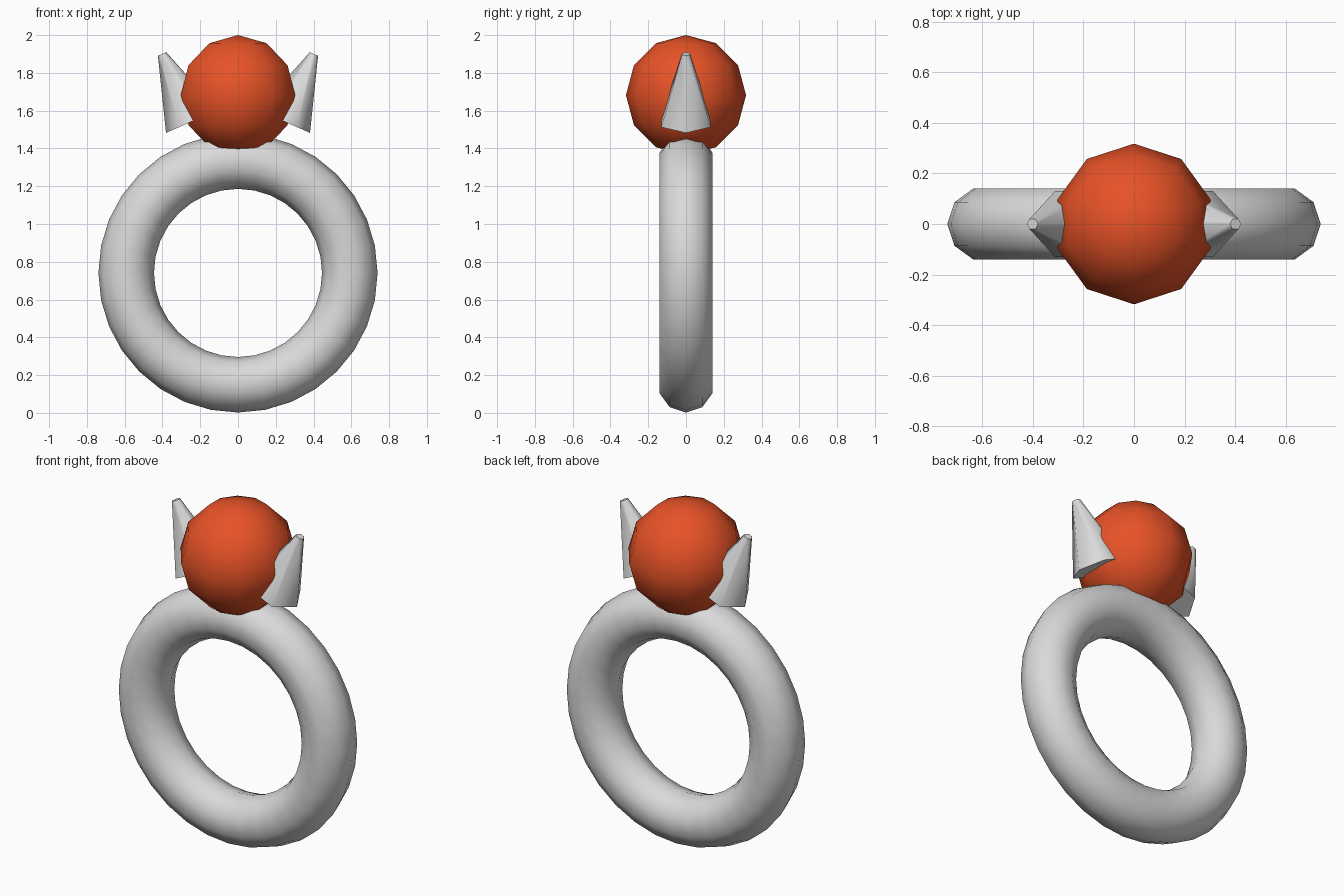
import bpy
import bmesh
import math
from mathutils import Matrix, Vector

if "Cube" in bpy.data.objects:
    bpy.data.objects.remove(bpy.data.objects["Cube"], do_unlink=True)


def make_material(name, color):
    mat = bpy.data.materials.new(name)
    mat.use_nodes = True
    mat.diffuse_color = color
    mat.node_tree.nodes["Principled BSDF"].inputs["Base Color"].default_value = color
    return mat


silver = make_material("silver grey", (0.7, 0.7, 0.7, 1))
orange = make_material("gem orange", (0.8, 0.085, 0.02, 1))


def finish(obj, name, mat, angle=65):
    """Name, colour and smooth one part."""
    obj.name = obj.data.name = name
    obj.data.materials.append(mat)
    bpy.ops.object.select_all(action="DESELECT")
    obj.select_set(True)
    bpy.context.view_layer.objects.active = obj
    bpy.ops.object.shade_smooth_by_angle(angle=math.radians(angle))


def from_bmesh(bm, name, mat):
    mesh = bpy.data.meshes.new(name)
    bm.to_mesh(mesh)
    bm.free()
    obj = bpy.data.objects.new(name, mesh)
    bpy.context.collection.objects.link(obj)
    finish(obj, name, mat)


# Upright finger band
bpy.ops.mesh.primitive_torus_add(
    major_segments=32, minor_segments=10, major_radius=0.592, minor_radius=0.147,
    location=(0, 0, 0.741), rotation=(math.pi / 2, 0, 0))
finish(bpy.context.object, "band", silver)

# Round gem, sunk a little into the band
bm = bmesh.new()
bmesh.ops.create_uvsphere(bm, u_segments=10, v_segments=6, radius=0.318,
                          matrix=Matrix.Translation((0, 0, 1.682)))
from_bmesh(bm, "gem", orange)

# Six-sided tapered prongs leaning outwards, one on each side
BASE, TIP = Vector((0.244, 0, 1.543)), Vector((0.402, 0, 1.9))
axis = TIP - BASE
for name, side in (("left_prong", 1), ("right_prong", -1)):
    lean = math.atan2(axis.x, axis.z) * side
    middle = (BASE + TIP) / 2
    middle.x *= side
    bm = bmesh.new()
    bmesh.ops.create_cone(
        bm, cap_ends=True, segments=6, radius1=0.15, radius2=0.024, depth=axis.length,
        matrix=Matrix.Translation(middle) @ Matrix.Rotation(lean, 4, "Y")
        @ Matrix.Rotation(math.pi / 2, 4, "Z"))
    from_bmesh(bm, name, silver)
